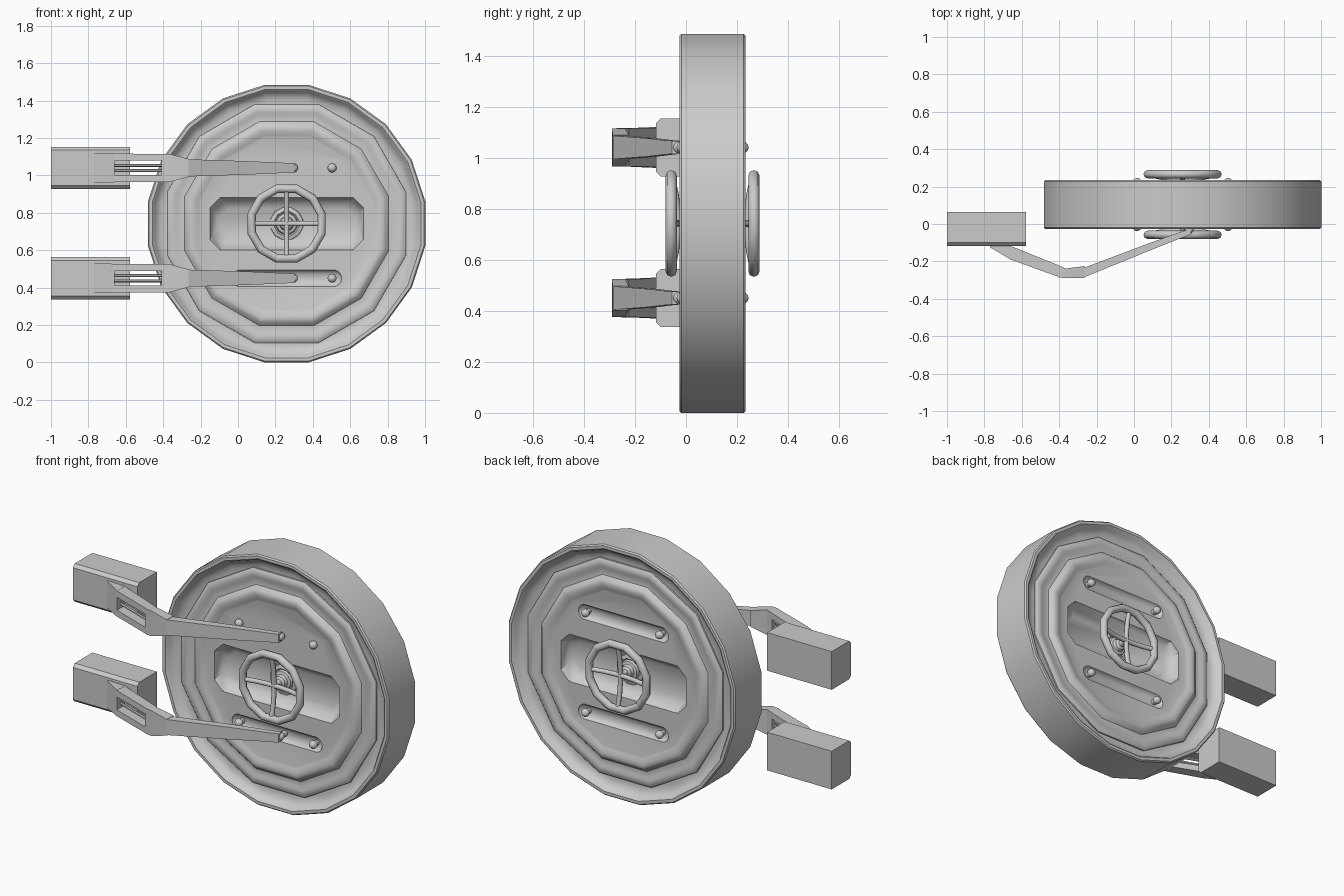
import bpy, bmesh, math
from mathutils import Vector

if "Cube" in bpy.data.objects:
    bpy.data.objects.remove(bpy.data.objects["Cube"])

CX, CZ, MID = 0.26, 0.742, 0.104      # door centre and front/back mirror plane
BAR_Z = (1.04, 0.45)                  # heights of the two hinge arms
PANEL = -0.006                        # y of the flat middle panel


def finish(name, bm, angle=35):
    bmesh.ops.recalc_face_normals(bm, faces=bm.faces)
    me = bpy.data.meshes.new(name)
    bm.to_mesh(me)
    bm.free()
    ob = bpy.data.objects.new(name, me)
    bpy.context.collection.objects.link(ob)
    bpy.ops.object.select_all(action='DESELECT')
    bpy.context.view_layer.objects.active = ob
    ob.select_set(True)
    if angle:
        bpy.ops.object.shade_smooth_by_angle(angle=math.radians(angle))
    return ob


def mirror_y(bm):
    """Copy everything to the other face of the door."""
    new = bmesh.ops.duplicate(bm, geom=bm.verts[:] + bm.edges[:] + bm.faces[:])
    for v in new['geom']:
        if isinstance(v, bmesh.types.BMVert):
            v.co.y = 2 * MID - v.co.y


def skin(bm, rings, closed=False):
    """Join equal-length point rings; cap the ends unless closed."""
    vs = [[bm.verts.new(p) for p in r] for r in rings]
    n = len(vs[0])
    for i in range(len(vs) if closed else len(vs) - 1):
        a, b = vs[i], vs[(i + 1) % len(vs)]
        for j in range(n):
            k = (j + 1) % n
            bm.faces.new((a[j], a[k], b[k], b[j]))
    if not closed:
        bm.faces.new(vs[0])
        bm.faces.new(vs[-1])


def lathe(bm, profile, n, closed=False):
    """Spin (apothem, y) points around the door axis with flats at the top and sides."""
    k = 1 / math.cos(math.pi / n)
    rings = []
    for r, y in profile:
        ang = [2 * math.pi * (i + 0.5) / n for i in range(n)]
        rings.append([(CX + r * k * math.cos(a), y, CZ + r * k * math.sin(a)) for a in ang])
    skin(bm, rings, closed)


def both(profile):
    return profile + [(r, 2 * MID - y) for r, y in reversed(profile)]


def box_loft(bm, sections, z):
    """Loft rectangles given as (x, front y, back y, half height)."""
    skin(bm, [[(x, f, z - h), (x, f, z + h), (x, b, z + h), (x, b, z - h)]
              for x, f, b, h in sections])


def tube(bm, pts, radius, n=8):
    pts = [Vector(p) for p in pts]
    rings = []
    for i, p in enumerate(pts):
        d = (pts[min(i + 1, len(pts) - 1)] - pts[max(i - 1, 0)]).normalized()
        u = d.cross(Vector((0, 1, 0)))
        u = (u if u.length > 0.01 else Vector((1, 0, 0))).normalized()
        w = d.cross(u)
        rings.append([p + radius * (math.cos(t) * u + math.sin(t) * w)
                      for t in (2 * math.pi * k / n for k in range(n))])
    skin(bm, rings)


def ball(bm, c, r, scale_y=1.0, stretch=0.0):
    """Ball, or a capsule along x when stretched."""
    vs = bmesh.ops.create_uvsphere(bm, u_segments=12, v_segments=7, radius=r)['verts']
    for v in vs:
        x, y, z = v.co.z, v.co.x, v.co.y
        v.co = (c[0] + x + math.copysign(stretch, x), c[1] + y * scale_y, c[2] + z)


def carve(target, bm):
    """Cut a shape out of the target and discard the cutter."""
    cutter = finish("cutter", bm, 0)
    mod = target.modifiers.new("carve", 'BOOLEAN')
    mod.object, mod.operation, mod.solver = cutter, 'DIFFERENCE', 'EXACT'
    bpy.ops.object.select_all(action='DESELECT')
    bpy.context.view_layer.objects.active = target
    target.select_set(True)
    bpy.ops.object.modifier_apply(modifier="carve")
    bpy.data.objects.remove(cutter)


# Outer rim, twenty sided
bm = bmesh.new()
lathe(bm, both([(0.55, 0.02), (0.65, 0.02), (0.675, 0.016), (0.70, 0.0),
                (0.71, -0.02), (0.718, -0.026), (0.735, -0.026), (0.742, -0.018)]), 20, True)
finish("door_rim", bm)

# Inner stepped plate, twelve sided
bm = bmesh.new()
lathe(bm, both([(0.46, PANEL), (0.47, -0.009), (0.49, -0.018), (0.51, -0.02), (0.525, -0.016),
                (0.545, 0.006), (0.58, 0.01), (0.595, 0.003), (0.625, 0.003), (0.637, 0.012),
                (0.64, 0.05)]), 12)
plate = finish("door_plate", bm, 0)

for side in (1, -1):
    # Wide recess behind each wheel
    bm = bmesh.new()
    rings = []
    for hx, hz, y in ((0.415, 0.142, -0.05), (0.41, 0.14, PANEL), (0.395, 0.12, 0.04),
                      (0.37, 0.08, 0.062)):
        c = 0.055
        pts = [(hx, hz - c), (hx - c, hz), (c - hx, hz), (-hx, hz - c)]
        pts += [(-x, -z) for x, z in pts]
        rings.append([(CX + x, MID + side * (y - MID), CZ + z) for x, z in pts])
    skin(bm, rings)
    carve(plate, bm)
    # Two long rounded grooves
    for z in BAR_Z:
        bm = bmesh.new()
        ball(bm, (CX, MID + side * (PANEL - MID), z), 0.045, 0.6, 0.25)
        carve(plate, bm)
bpy.ops.object.shade_smooth_by_angle(angle=math.radians(40))

# Bolts at the groove ends
bm = bmesh.new()
for z in BAR_Z:
    for sx in (-1, 1):
        x = CX + sx * 0.243
        ball(bm, (x, -0.015, z), 0.024, 0.95)
        tube(bm, [(x, -0.01, z), (x, 0.03, z)], 0.016)
mirror_y(bm)
finish("groove_bolts", bm, 50)

# Hand wheel rims
bm = bmesh.new()
R, r = 0.187, 0.022
lathe(bm, [(R + r * math.cos(t), -0.058 + r * math.sin(t))
           for t in (2 * math.pi * k / 8 for k in range(8))], 12, True)
mirror_y(bm)
finish("wheel_rims", bm, 50)

# Crossed wheel spokes
bm = bmesh.new()
for dx, dz in ((1, 0), (0, 1)):
    tube(bm, [(CX + dx * t * R, -0.058 + 0.025 * (1 - t * t), CZ + dz * t * R)
              for t in (-1, -0.6, -0.25, 0, 0.25, 0.6, 1)], 0.014)
mirror_y(bm)
finish("wheel_spokes", bm, 50)

# Stepped hubs and shafts
bm = bmesh.new()
lathe(bm, [(0.09, 0.075), (0.085, 0.054), (0.065, 0.048), (0.058, 0.055), (0.053, 0.042),
           (0.038, 0.037), (0.032, 0.02), (0.018, 0.01), (0.014, -0.03)], 12)
mirror_y(bm)
finish("wheel_hubs", bm)

for name, z in zip(("upper", "lower"), BAR_Z):
    # Wall block with chamfered front edges
    bm = bmesh.new()
    c, f, b, h = 0.018, -0.117, 0.065, 0.113
    sec = [(b, -h), (b, h), (f + c, h), (f, h - c), (f, c - h), (f + c, -h)]
    skin(bm, [[(x, y, z + q) for y, q in sec] for x in (-1.0, -0.577)])
    finish(name + "_wall_block", bm, 0)

    # Forked bracket with two thin rods
    bm = bmesh.new()
    box_loft(bm, [(-0.77, -0.124, -0.10, 0.08), (-0.66, -0.19, -0.112, 0.077)], z)
    for s in (-1, 1):
        box_loft(bm, [(-0.665, -0.188, -0.115, 0.019), (-0.40, -0.284, -0.222, 0.018)], z + s * 0.057)
        tube(bm, [(-0.67, -0.15, z + s * 0.014), (-0.39, -0.252, z + s * 0.014)], 0.008, 6)
    box_loft(bm, [(-0.41, -0.284, -0.218, 0.075), (-0.365, -0.29, -0.238, 0.075),
                  (-0.265, -0.288, -0.225, 0.048)], z)
    finish(name + "_fork", bm, 25)

    # Tapered hinge arm
    bm = bmesh.new()
    box_loft(bm, [(-0.27, -0.286, -0.235, 0.046), (0.05, -0.156, -0.114, 0.036),
                  (0.25, -0.076, -0.042, 0.027), (0.305, -0.055, -0.025, 0.026)], z)
    finish(name + "_arm", bm, 25)

    # Pivot joining arm and door
    bm = bmesh.new()
    ball(bm, (0.295, -0.028, z), 0.025)
    tube(bm, [(0.295, -0.04, z), (0.295, 0.03, z)], 0.017)
    finish(name + "_pivot", bm, 50)
